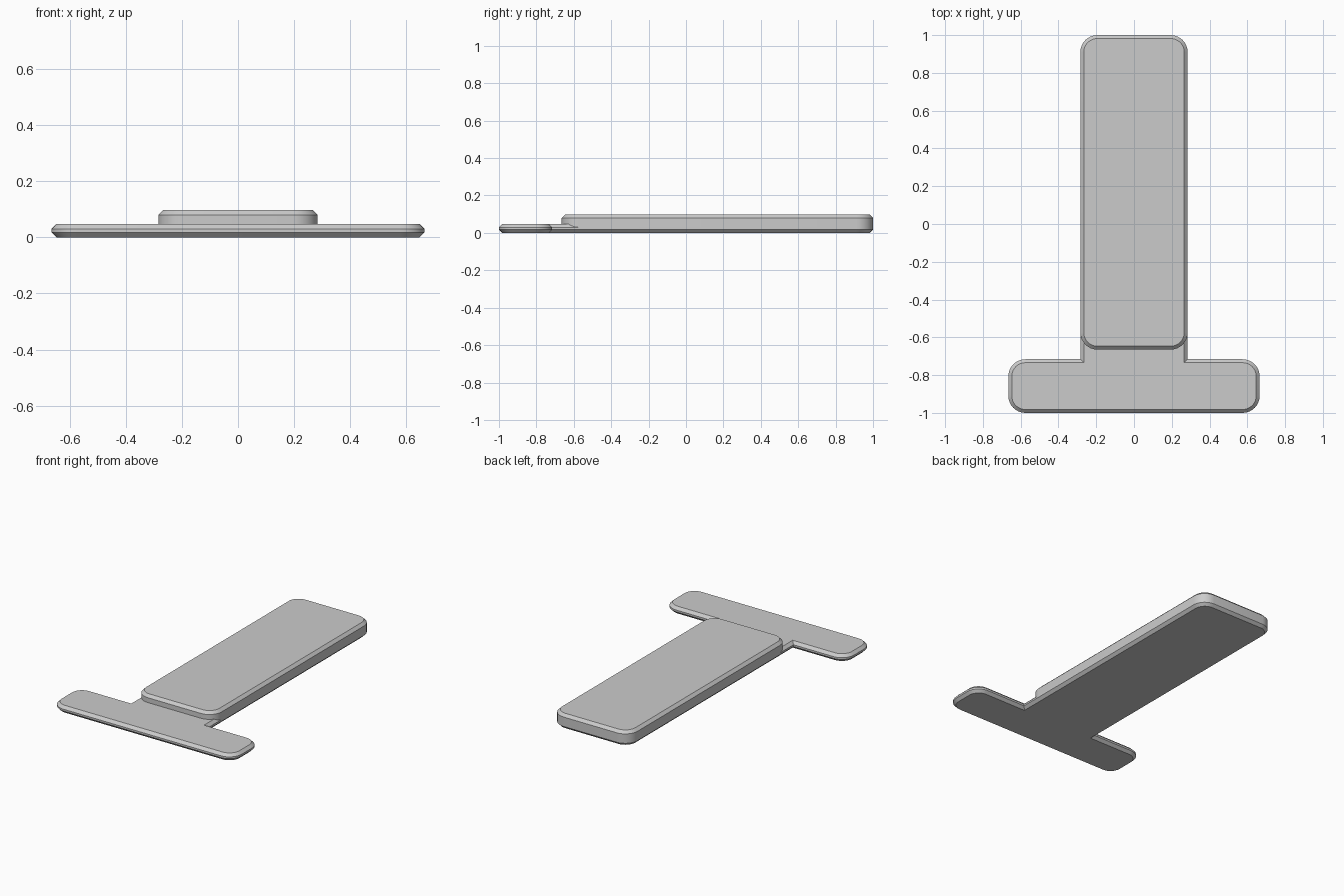
import bpy, bmesh, math
from mathutils import Vector

if "Cube" in bpy.data.objects:
    bpy.data.objects.remove(bpy.data.objects["Cube"], do_unlink=True)

grey = bpy.data.materials.new("plain_grey")
grey.use_nodes = True
COLOUR = (0.6, 0.6, 0.6, 1)
grey.diffuse_color = COLOUR
grey.node_tree.nodes["Principled BSDF"].inputs["Base Color"].default_value = COLOUR

RADIUS, CHAMFER, STEPS = 0.09, 0.018, 8
HALF, BACK = 0.284, 1.0


def outline(corners, inset):
    """Counter-clockwise outline moved inwards; convex corners rounded, inner ones sharp."""
    pts = []
    for i, c in enumerate(corners):
        c = Vector(c)
        a = (c - Vector(corners[i - 1])).normalized()
        b = (Vector(corners[(i + 1) % len(corners)]) - c).normalized()
        if a.cross(b) > 0:
            centre = c + (b - a) * RADIUS
            for s in range(STEPS + 1):
                t = s / STEPS * math.pi / 2
                pts.append(centre + (a * math.sin(t) - b * math.cos(t)) * (RADIUS - inset))
        else:
            pts.append(c + (b - a) * -inset)
    return pts


def plate(name, corners, levels):
    """Stack outlines given as (height, inset) into a closed plate."""
    bm = bmesh.new()
    rings = [[bm.verts.new((p.x, p.y, z)) for p in outline(corners, inset)]
             for z, inset in levels]
    n = len(rings[0])
    for low, high in zip(rings, rings[1:]):
        for i in range(n):
            j = (i + 1) % n
            bm.faces.new((low[i], low[j], high[j], high[i]))
    bm.faces.new(rings[0][::-1])
    bm.faces.new(rings[-1])
    bmesh.ops.recalc_face_normals(bm, faces=bm.faces[:])
    mesh = bpy.data.meshes.new(name)
    bm.to_mesh(mesh)
    bm.free()
    mesh.materials.append(grey)
    ob = bpy.data.objects.new(name, mesh)
    bpy.context.collection.objects.link(ob)
    bpy.ops.object.select_all(action="DESELECT")
    ob.select_set(True)
    bpy.context.view_layer.objects.active = ob
    bpy.ops.object.shade_smooth_by_angle(angle=math.radians(30))


# T-shaped base: crossbar at the front, stem running to the back
BAR, FRONT, SHOULDER = 0.665, -1.0, -0.716
right_half = [(BAR, FRONT), (BAR, SHOULDER), (HALF, SHOULDER), (HALF, BACK)]
tee = right_half + [(-x, y) for x, y in reversed(right_half)]
plate("base_tee", tee, [(0, CHAMFER), (0.018, 0), (0.03, 0), (0.048, CHAMFER)])

# Raised rounded slab standing on the stem
START = -0.665
slab = [(HALF, START), (HALF, BACK), (-HALF, BACK), (-HALF, START)]
plate("raised_slab", slab, [(0.03, 0), (0.08, 0), (0.098, CHAMFER)])
